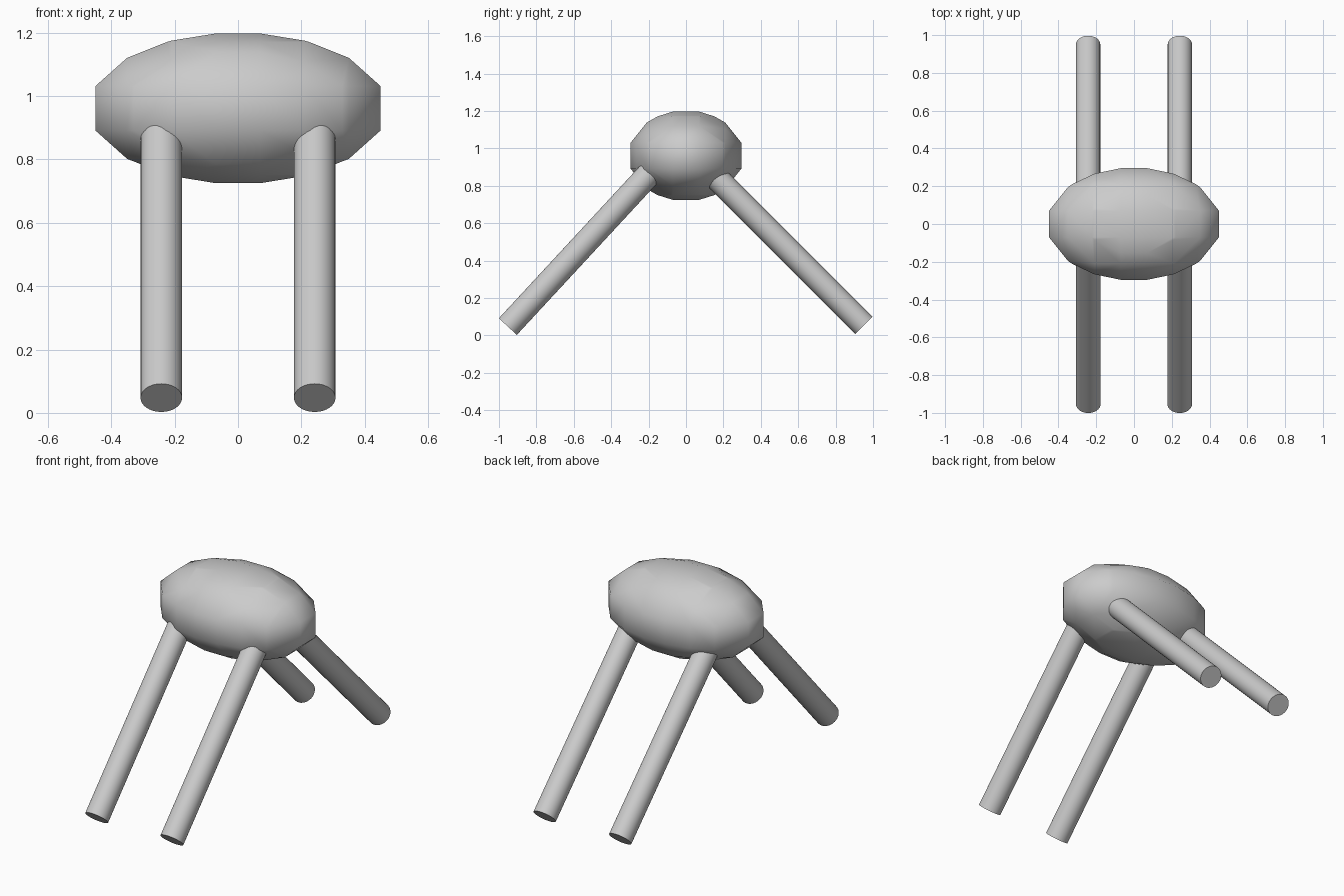
import bpy, math
from mathutils import Vector

if "Cube" in bpy.data.objects:
    bpy.data.objects.remove(bpy.data.objects["Cube"])

# Body: coarse ellipsoid metaball turned into a smooth-shaded mesh
mb = bpy.data.metaballs.new("body")
mb.resolution = 0.14
mb.render_resolution = 0.14
mb.threshold = 0.6
ball = mb.elements.new(type='ELLIPSOID')
ball.stiffness = 2.0
ball.radius = 1.0
iso = math.sqrt(1 - (mb.threshold / ball.stiffness) ** (1 / 3))  # surface distance per radius
ball.size_x, ball.size_y, ball.size_z = 0.483 / iso, 0.3115 / iso, 0.2447 / iso
body = bpy.data.objects.new("body", mb)
body.location = (0, 0, 0.961)
bpy.context.collection.objects.link(body)
bpy.context.view_layer.update()
bpy.ops.object.select_all(action='DESELECT')
body.select_set(True)
bpy.context.view_layer.objects.active = body
bpy.ops.object.convert(target='MESH')
body = bpy.context.view_layer.objects.active
body.name = "body"
bpy.ops.object.shade_smooth()


# Legs: slanted cylinders running from the foot into the body
def leg(name, foot, angle, length, radius):
    side = math.copysign(1, foot[1])
    d = Vector((0, -side * math.cos(angle), math.sin(angle)))
    bpy.ops.mesh.primitive_cylinder_add(vertices=32, radius=radius, depth=length,
                                        location=Vector(foot) + d * length / 2)
    o = bpy.context.object
    o.name = name
    o.rotation_euler = d.to_track_quat('Z', 'Y').to_euler()
    bpy.ops.object.shade_smooth_by_angle(angle=math.radians(40))


for label, sx in (("left", -1), ("right", 1)):
    leg(f"front_{label}_leg", (sx * 0.242, -0.9525, 0.0475), math.radians(47.2), 1.2, 0.0655)
    leg(f"back_{label}_leg", (sx * 0.243, 0.951, 0.054), math.radians(45), 1.2, 0.0645)
